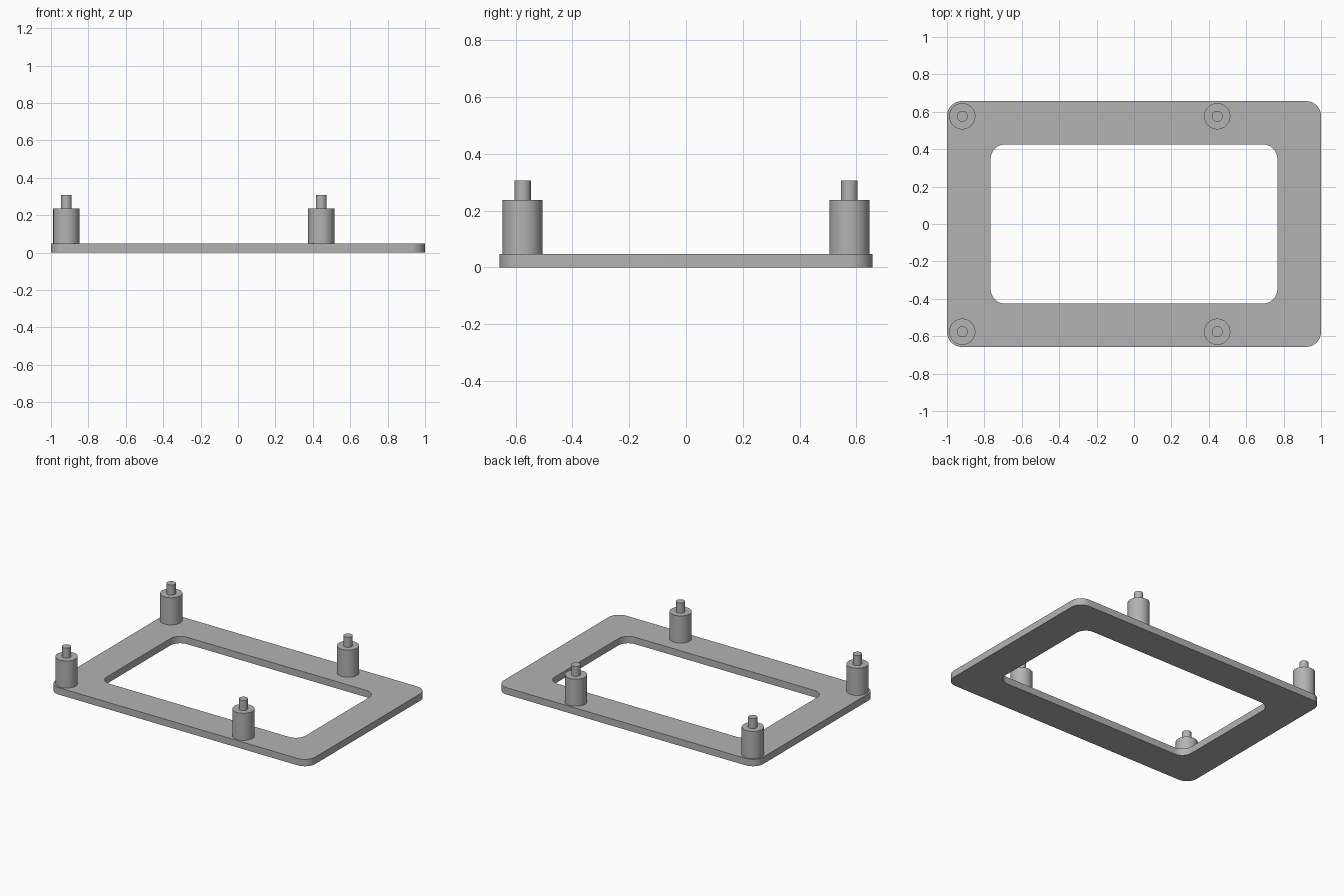
import bpy
import bmesh
from math import cos, sin, pi

cube = bpy.data.objects.get("Cube")
if cube:
    bpy.data.objects.remove(cube, do_unlink=True)

PLATE_TOP, POST_TOP, PIN_TOP = 0.048, 0.237, 0.307
POST_R, PIN_R = 0.07, 0.029

grey = bpy.data.materials.new("plain grey")
grey.use_nodes = True
colour = (0.45, 0.45, 0.45, 1)
grey.diffuse_color = colour
grey.node_tree.nodes["Principled BSDF"].inputs["Base Color"].default_value = colour


def finish(bm, name):
    bmesh.ops.recalc_face_normals(bm, faces=bm.faces)
    mesh = bpy.data.meshes.new(name)
    bm.to_mesh(mesh)
    bm.free()
    mesh.materials.append(grey)
    obj = bpy.data.objects.new(name, mesh)
    bpy.context.collection.objects.link(obj)
    bpy.ops.object.select_all(action='DESELECT')
    obj.select_set(True)
    bpy.context.view_layer.objects.active = obj
    bpy.ops.object.shade_smooth_by_angle()
    return obj


def rounded_rect(hx, hy, r, steps=12):
    """Outline of a rectangle with rounded corners, counter-clockwise."""
    points = []
    for i, (sx, sy) in enumerate([(1, 1), (-1, 1), (-1, -1), (1, -1)]):
        for k in range(steps + 1):
            a = (i + k / steps) * pi / 2
            points.append((sx * (hx - r) + r * cos(a), sy * (hy - r) + r * sin(a)))
    return points


def bridge(bm, a, b):
    n = len(a)
    for i in range(n):
        j = (i + 1) % n
        bm.faces.new((a[i], a[j], b[j], b[i]))


# Flat frame with a rounded rectangular opening
bm = bmesh.new()
outer = rounded_rect(1.0, 0.657, 0.08)
inner = rounded_rect(0.766, 0.425, 0.075)
rings = [[bm.verts.new((x, y, z)) for x, y in outline]
         for outline, z in [(outer, 0), (outer, PLATE_TOP), (inner, PLATE_TOP), (inner, 0)]]
for i in range(4):
    bridge(bm, rings[i], rings[(i + 1) % 4])
finish(bm, "base_frame")


# Stepped standoffs: a wide post with a thin locating pin on top
def standoff(name, x, y, sides=48):
    bm = bmesh.new()
    profile = [(POST_R, PLATE_TOP), (POST_R, POST_TOP), (PIN_R, POST_TOP), (PIN_R, PIN_TOP)]
    rings = [[bm.verts.new((x + r * cos(2 * pi * k / sides), y + r * sin(2 * pi * k / sides), z))
              for k in range(sides)] for r, z in profile]
    for lower, upper in zip(rings, rings[1:]):
        bridge(bm, lower, upper)
    bm.faces.new(rings[0])
    bm.faces.new(rings[-1])
    finish(bm, name)


for side, x in (("right", -0.918), ("left", 0.445)):
    for end, y in (("front", -0.576), ("back", 0.576)):
        standoff(f"{end}_{side}_standoff", x, y)
